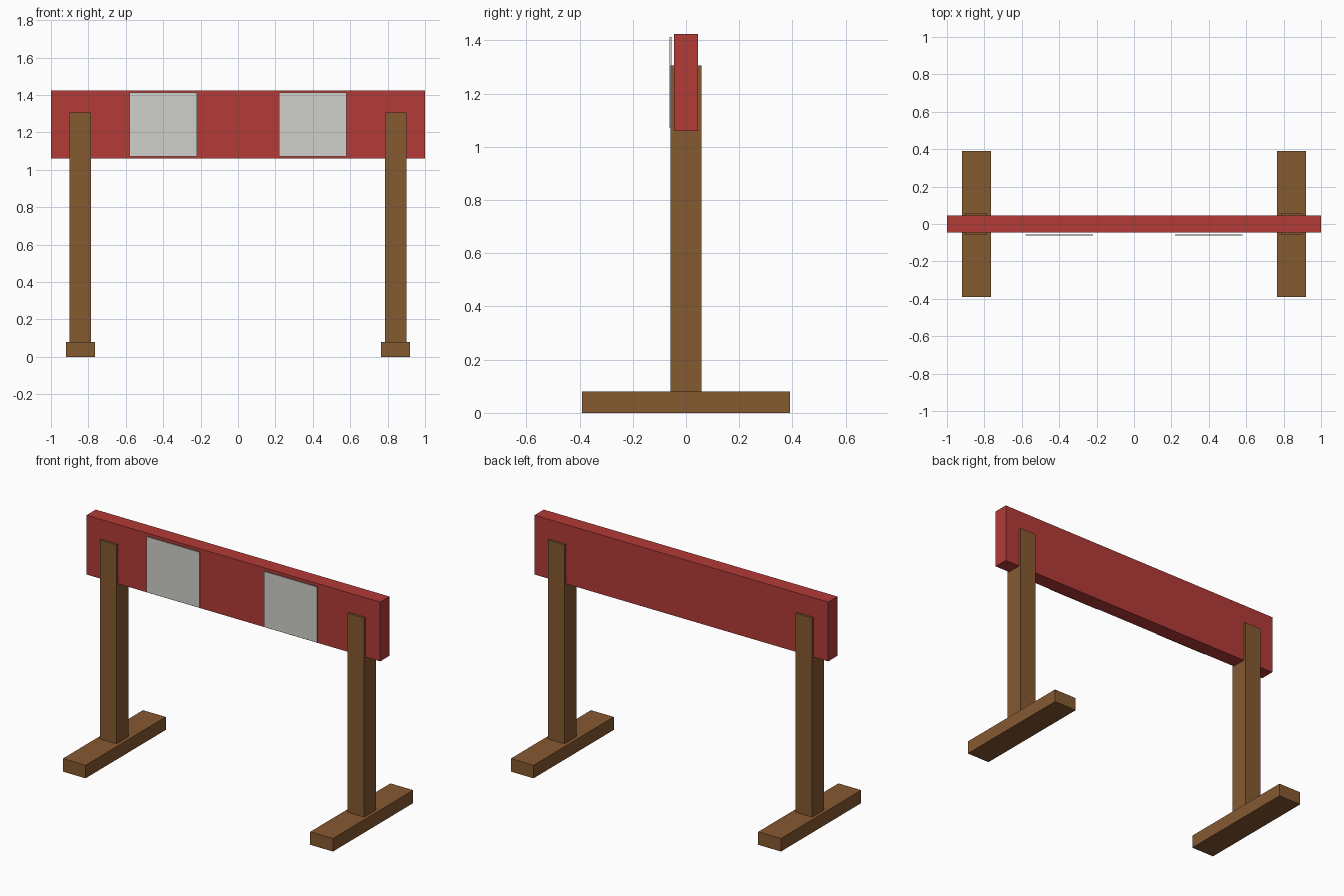
import bpy
from mathutils import Vector

default = bpy.data.objects.get("Cube")
if default:
    bpy.data.objects.remove(default, do_unlink=True)


def make_material(name, rgb):
    mat = bpy.data.materials.new(name)
    mat.use_nodes = True
    color = (*rgb, 1.0)
    mat.diffuse_color = color
    mat.node_tree.nodes["Principled BSDF"].inputs["Base Color"].default_value = color
    return mat


def box(name, low, high, mat):
    """Add a flat-shaded box spanning two opposite corners."""
    low, high = Vector(low), Vector(high)
    bpy.ops.mesh.primitive_cube_add(size=1, location=(low + high) / 2)
    obj = bpy.context.object
    obj.name = name
    obj.scale = high - low
    bpy.ops.object.transform_apply(location=False, rotation=False, scale=True)
    obj.data.materials.append(mat)
    return obj


wood = make_material("brown wood", (0.235, 0.1, 0.03))
red = make_material("red paint", (0.45, 0.044, 0.038))
white = make_material("off white paint", (0.63, 0.63, 0.6))

# Crossbar
box("crossbar", (-1, -0.045, 1.06), (1, 0.045, 1.425), red)

# Each side: foot, post and a thin pale panel in front of the crossbar
for side, sign in (("left", 1), ("right", -1)):
    def mirrored(part, x0, x1, y0, y1, z0, z1, mat):
        a, b = sorted((sign * x0, sign * x1))
        box(f"{side}_{part}", (a, y0, z0), (b, y1, z1), mat)

    mirrored("foot", 0.765, 0.92, -0.39, 0.39, 0, 0.08, wood)
    mirrored("post", 0.787, 0.9, -0.058, 0.058, 0.08, 1.305, wood)
    mirrored("panel", 0.22, 0.58, -0.062, -0.055, 1.07, 1.412, white)
